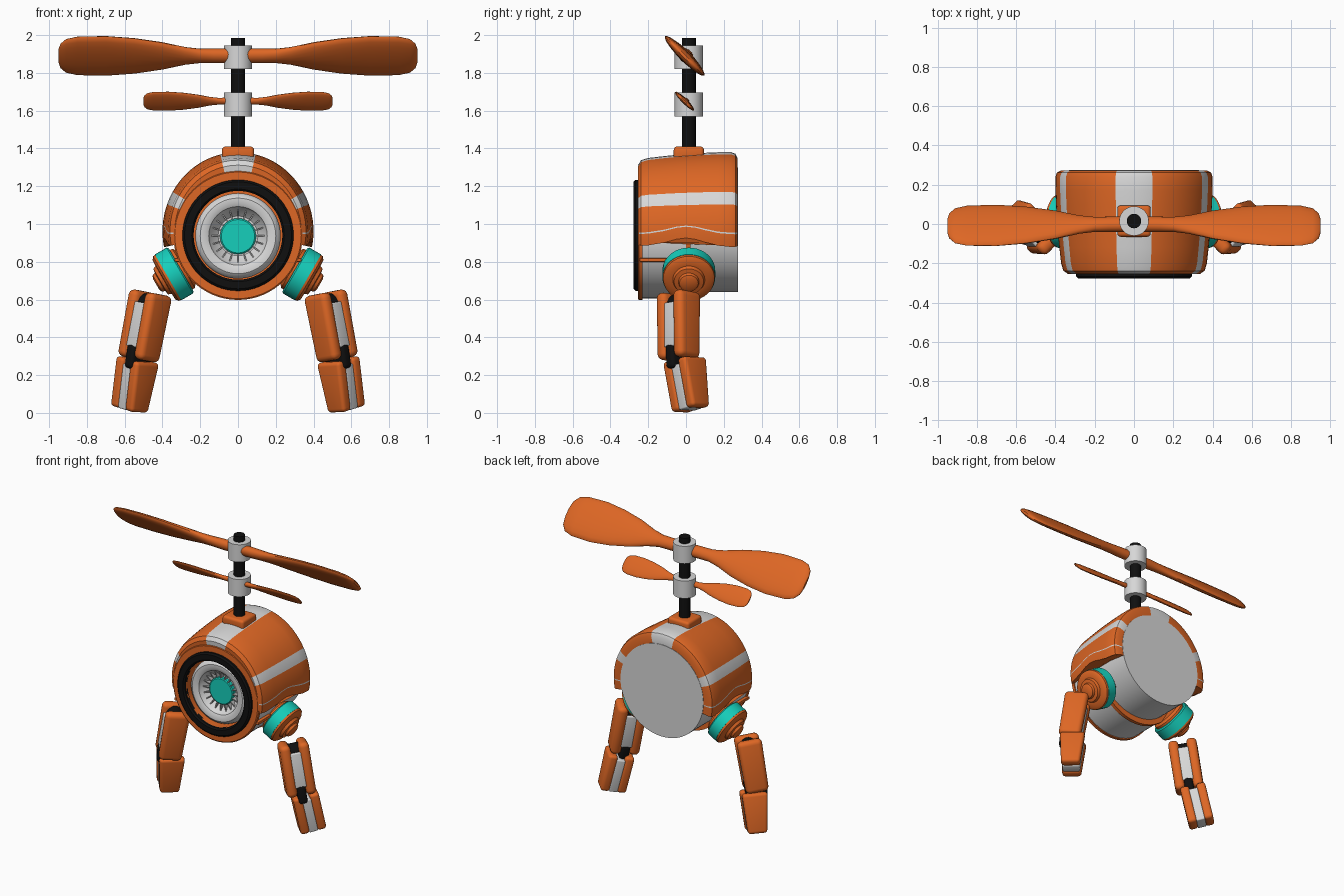
import bpy, bmesh
from math import sin, cos, pi, radians, exp
from mathutils import Matrix, Vector

old = bpy.data.objects.get("Cube")
if old:
    bpy.data.objects.remove(old, do_unlink=True)


def material(name, rgb):
    m = bpy.data.materials.new(name)
    m.use_nodes = True
    m.diffuse_color = (*rgb, 1)
    node = next(n for n in m.node_tree.nodes if n.type == 'BSDF_PRINCIPLED')
    node.inputs["Base Color"].default_value = (*rgb, 1)
    node.inputs["Roughness"].default_value = 0.6
    return m


ORANGE = material("orange", (0.73, 0.135, 0.018))
WHITE = material("light grey", (0.68, 0.68, 0.68))
GREY = material("mid grey", (0.42, 0.42, 0.42))
BLACK = material("black", (0.005, 0.005, 0.005))
TEAL = material("teal", (0.008, 0.62, 0.5))
MIRROR = Matrix.Scale(-1, 4, Vector((1, 0, 0)))
T = Matrix.Translation
parts = []


def finish(bm, name, mats, matrix=Matrix(), side=1):
    """Turn a bmesh into an object, mirrored across x for side -1."""
    bm.transform(matrix if side > 0 else MIRROR @ matrix)
    bmesh.ops.recalc_face_normals(bm, faces=bm.faces)
    mesh = bpy.data.meshes.new(name)
    bm.to_mesh(mesh)
    bm.free()
    for m in mats:
        mesh.materials.append(m)
    ob = bpy.data.objects.new(name, mesh)
    bpy.context.collection.objects.link(ob)
    parts.append(ob)
    return ob


def lathe(name, profile, mat, matrix, side=1, segs=64, closed=False):
    """Spin (axial, radius) points around local z."""
    bm = bmesh.new()
    rings = []
    for a, r in profile:
        if r == 0:
            rings.append([bm.verts.new((0, 0, a))] * segs)
        else:
            rings.append([bm.verts.new((r * cos(2 * pi * i / segs), r * sin(2 * pi * i / segs), a))
                          for i in range(segs)])
    pairs = list(zip(rings, rings[1:]))
    if closed:
        pairs.append((rings[-1], rings[0]))
    for p, q in pairs:
        for i in range(segs):
            j = (i + 1) % segs
            bm.faces.new(list(dict.fromkeys((p[i], p[j], q[j], q[i]))))
    return finish(bm, name, [mat], matrix, side)


def box(name, size, mat, matrix, side=1, bevel=0.02, taper=1.0):
    """Rounded box whose bottom is scaled by taper."""
    bm = bmesh.new()
    bmesh.ops.create_cube(bm, size=1)
    for v in bm.verts:
        k = taper if v.co.z < 0 else 1
        v.co = Vector((v.co.x * size[0] * k, v.co.y * size[1], v.co.z * size[2]))
    if bevel:
        bmesh.ops.bevel(bm, geom=bm.edges[:], offset=bevel, segments=4, profile=0.5, affect='EDGES')
    return finish(bm, name, [mat], matrix, side)


def along_y(z):
    return T((0, 0, z)) @ Matrix.Rotation(radians(-90), 4, 'X')


# Shell: a partial turn of a closed profile, striped by angle
def shell():
    profile = [(-.25, .29), (-.254, .335), (-.238, .36), (-.2, .371), (-.12, .38), (-.05, .387), (0, .391),
               (.05, .394), (.1, .397), (.17, .4), (.24, .4), (.262, .392), (.272, .372), (.272, .325),
               (.15, .335), (0, .335), (-.15, .335)]
    half = [-12, -8, -4, -2.2, -1, 3, 8, 14, 20, 25, 30] + list(range(35, 75, 5)) + [76.5, 83, 90]
    angles = half + [180 - a for a in reversed(half[:-1])]
    bm = bmesh.new()
    rows = []
    for a in angles:
        low = min(a, 180 - a)
        row = []
        for y, r in profile:
            lift = 7 * exp(-(y / .13) ** 2) * max(0, min(1, (16 - low) / 22))
            t = radians(a + lift if a <= 90 else a - lift)
            z = r * sin(t)
            row.append(bm.verts.new((r * cos(t), y, .96 + z * (1.05 if z > 0 else 1))))
        rows.append(row)
    n = len(profile)
    for k, (p, q) in enumerate(zip(rows, rows[1:])):
        mid = (angles[k] + angles[k + 1]) / 2
        mid = min(mid, 180 - mid)
        white = -2.2 < mid < -1 or 20 < mid < 30 or mid > 76.5
        for i in range(n):
            f = bm.faces.new((p[i], p[(i + 1) % n], q[(i + 1) % n], q[i]))
            f.material_index = int(white)
    bm.faces.new(rows[0])
    bm.faces.new(rows[-1])
    finish(bm, "body_shell", [ORANGE, WHITE])


shell()

# Inner body
lathe("rear_drum", [(-.1, 0), (-.1, .33), (.274, .33), (.274, 0)], WHITE, along_y(.97))
lathe("front_drum", [(-.24, .334), (0, .334), (0, .3)], WHITE, along_y(.94))
lathe("drum_band", [(0, .3), (0, .341), (.025, .341), (.025, .3)], ORANGE, along_y(.94), closed=True)
lathe("front_flange", [(-.23, .3), (-.23, .342), (-.25, .342), (-.255, .335), (-.255, .235), (-.13, .235), (-.13, 0)],
      ORANGE, along_y(.94))
for s in (1, -1):
    box("side_rail", (.04, .15, .02), ORANGE, T((.315, -.17, .81)), s, .004)

# Intake on the front
lathe("black_ring", [(-.24, .235), (-.268, .235), (-.278, .245), (-.278, .283), (-.268, .294), (-.24, .294)],
      BLACK, along_y(.94), closed=True)
lathe("intake_ring", [(-.13, .226), (-.2, .226), (-.222, .218), (-.235, .2), (-.235, .175), (-.225, .155),
                      (-.205, .147), (-.165, .105), (-.16, 0)], WHITE, along_y(.937))
lathe("intake_core", [(-.15, .095), (-.19, .095), (-.195, .088), (-.195, 0)], TEAL, along_y(.935))
for i in range(20):
    turn = Matrix.Rotation(2 * pi * i / 20, 4, 'Y')
    box("intake_vane", (.05, .03, .007), GREY, T((0, -.183, .937)) @ turn @ T((.12, 0, 0)), bevel=0)

# Mast
MY = .015
lathe("mast", [(1.36, 0), (1.36, .037), (1.985, .037), (1.985, 0)], BLACK, T((0, MY, 0)), segs=16)
box("mast_collar", (.17, .16, .07), ORANGE, T((0, MY, 1.375)), bevel=.018)
for z in (1.57, 1.82):
    lathe("rotor_hub", [(z, 0), (z, .075), (z + .125, .075), (z + .125, 0)], WHITE, T((0, MY, 0)), segs=32)


# Rotor blades: lofted ellipses pitched at 45 degrees
def blade(name, z, length, width, side):
    sections = [(.04, .042, .036), (.13, .042, .035), (.2, .043, .032), (.28, .06, .03), (.4, .098, .03),
                (.55, .13, .03), (.7, .147, .028), (.85, .143, .026), (.91, .125, .023),
                (.94, .09, .017), (.95, .05, .008)]
    bm = bmesh.new()
    n = 20
    rings = []
    for x, c, t in sections:
        ring = []
        for i in range(n):
            a = 2 * pi * i / n
            u, v = c * width * cos(a), t * width * sin(a)
            ring.append(bm.verts.new((x * length, (v - u) * .707 - .01 * x, (u + v) * .707 + z)))
        rings.append(ring)
    for p, q in zip(rings, rings[1:]):
        for i in range(n):
            j = (i + 1) % n
            bm.faces.new((p[i], p[j], q[j], q[i]))
    bm.faces.new(rings[0])
    bm.faces.new(rings[-1])
    finish(bm, name, [ORANGE], side=side)


for s in (1, -1):
    blade("upper_blade", 1.89, 1, 1, s)
    blade("lower_blade", 1.65, .527, .48, s)

    # Hip joint, facing out and down
    hip = T((.34, .015, .735)) @ Matrix.Rotation(radians(120), 4, 'Y')
    lathe("hip_back", [(-.075, 0), (-.075, .1), (-.06, .12), (-.04, .12)], ORANGE, hip, s, 40)
    lathe("hip_ring", [(-.045, .1), (-.045, .132), (-.037, .14), (.035, .14), (.035, .1)], TEAL, hip, s, 40)
    lathe("hip_cap", [(.035, .138), (.048, .136), (.06, .12), (.062, .085), (.08, .078), (.084, .055),
                      (.1, .05), (.108, .035), (.108, 0)], ORANGE, hip, s, 40)

    # Legs: two orange slabs around a light core, turned 45 degrees
    turn = Matrix.Rotation(radians(-45), 4, 'Z')
    upper = T((.495, -.04, .46)) @ Matrix.Rotation(radians(-11), 4, 'Y') @ turn
    lower = (T((.553, .008, .15)) @ Matrix.Rotation(radians(-10), 4, 'Y')
             @ Matrix.Rotation(radians(7), 4, 'X') @ turn)
    for k in (-1, 1):
        box("upper_leg_side", (.165, .07, .36), ORANGE, upper @ T((0, k * .062, 0)), s, .03, .92)
        box("lower_leg_side", (.17, .062, .27), ORANGE, lower @ T((0, k * .056, 0)), s, .02, .75)
    box("upper_leg_core", (.145, .075, .24), WHITE, upper @ T((0, 0, .0)), s, .008)
    box("lower_leg_core", (.155, .06, .24), WHITE, lower @ T((0, 0, -.014)), s, .008, .75)
    across = Matrix.Rotation(radians(90), 4, 'X')
    pin = [(-.045, 0), (-.045, .055), (.045, .055), (.045, 0)]
    lathe("leg_top_joint", pin, BLACK, upper @ T((0, 0, .115)) @ across, s, 24)
    box("knee_joint", (.155, .06, .13), BLACK, upper @ T((0, 0, -.17)), s, .02, .9)

# Smooth shading with sharp creases
bpy.ops.object.select_all(action='DESELECT')
for ob in parts:
    ob.select_set(True)
bpy.context.view_layer.objects.active = parts[0]
bpy.ops.object.shade_smooth_by_angle(angle=radians(35))
